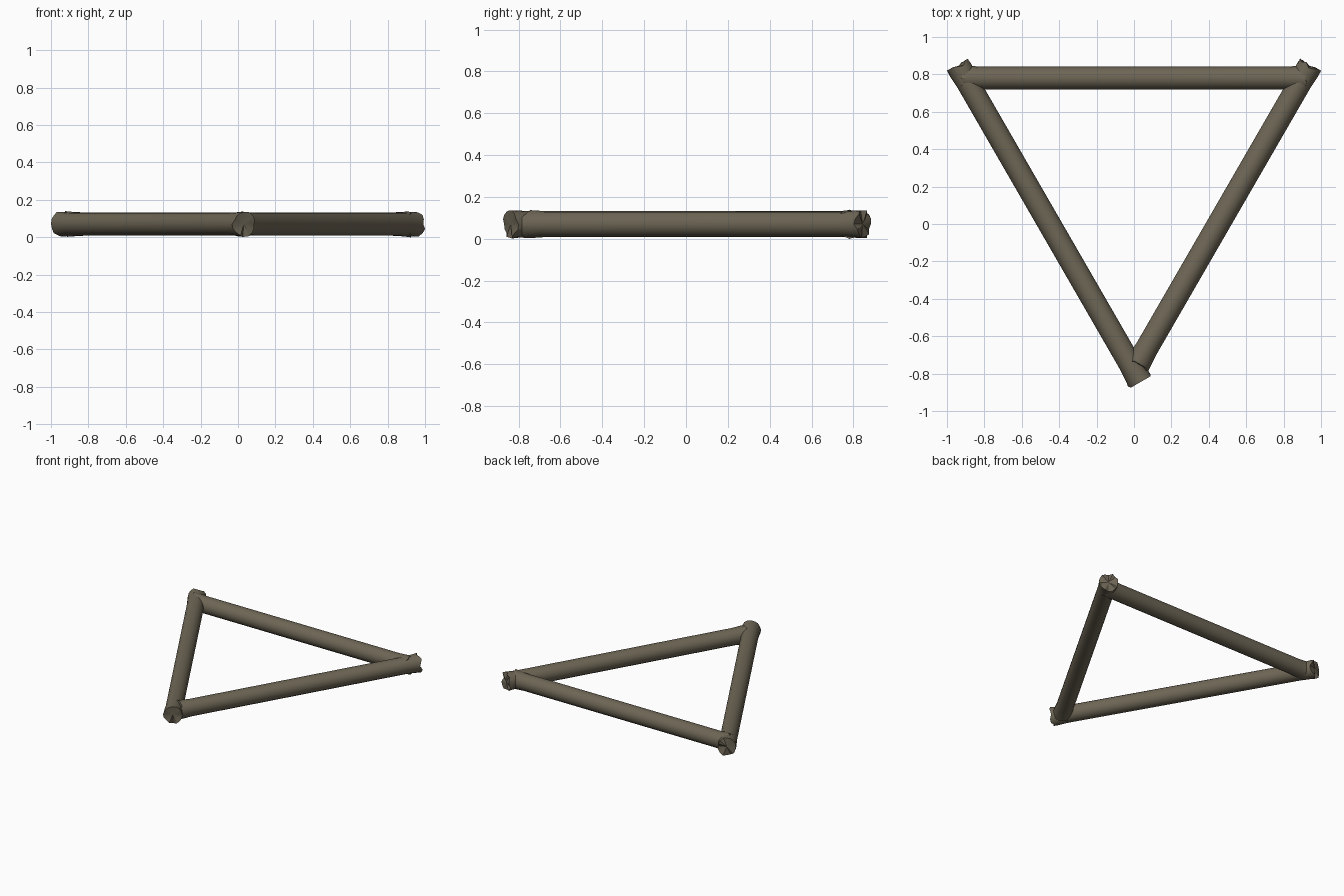
import bpy, bmesh, math, random
from mathutils import Vector

if "Cube" in bpy.data.objects:
    bpy.data.objects.remove(bpy.data.objects["Cube"])

random.seed(4)
SIDES = 16
R = 0.0615      # shaft radius
FLARE = 0.069   # splintered end radius
Z = 0.07        # height of the log axes

wood = bpy.data.materials.new("weathered wood")
wood.diffuse_color = (0.155, 0.133, 0.092, 1)
wood.use_nodes = True
wood.node_tree.nodes["Principled BSDF"].inputs["Base Color"].default_value = wood.diffuse_color


def log(name, a, b):
    """Round log from a to b with slightly flared, rough-broken ends."""
    a, b = Vector((*a, Z)), Vector((*b, Z))
    axis = (b - a).normalized()
    side = axis.cross(Vector((0, 0, 1)))
    up = Vector((0, 0, 1))
    length = (b - a).length
    # (distance along the log, radius, is a broken end)
    stations = [(0, FLARE, True), (0.035, 0.066, False), (0.11, R, False),
                (length - 0.11, R, False), (length - 0.035, 0.066, False),
                (length, FLARE, True)]
    bm = bmesh.new()
    rings = []
    for d, r, broken in stations:
        ring = []
        for i in range(SIDES):
            t = 2 * math.pi * i / SIDES
            rr, dd = r, d
            if broken:
                rr += random.uniform(-0.006, 0.002)
                inward = random.choice((0, 0, 0.012, 0.02))
                dd += inward if d == 0 else -inward
            ring.append(bm.verts.new(a + axis * dd + (side * math.cos(t) + up * math.sin(t)) * rr))
        rings.append(ring)
    for lo, hi in zip(rings, rings[1:]):
        for i in range(SIDES):
            j = (i + 1) % SIDES
            bm.faces.new((lo[i], lo[j], hi[j], hi[i]))
    # uneven end caps
    for ring, d in ((rings[0], 0.008), (rings[-1], length - 0.008)):
        c = bm.verts.new(a + axis * d)
        for i in range(SIDES):
            bm.faces.new((ring[i], ring[(i + 1) % SIDES], c))
    bmesh.ops.recalc_face_normals(bm, faces=bm.faces)
    me = bpy.data.meshes.new(name)
    bm.to_mesh(me)
    bm.free()
    me.materials.append(wood)
    ob = bpy.data.objects.new(name, me)
    bpy.context.collection.objects.link(ob)
    bpy.ops.object.select_all(action='DESELECT')
    ob.select_set(True)
    bpy.context.view_layer.objects.active = ob
    bpy.ops.object.shade_smooth_by_angle(angle=math.radians(30))
    return ob


# three logs overlapping at the corners
log("back_log", (-0.925, 0.78), (0.925, 0.78))
log("left_log", (0.035, -0.845), (-0.944, 0.852))
log("right_log", (0.012, -0.762), (0.944, 0.852))
